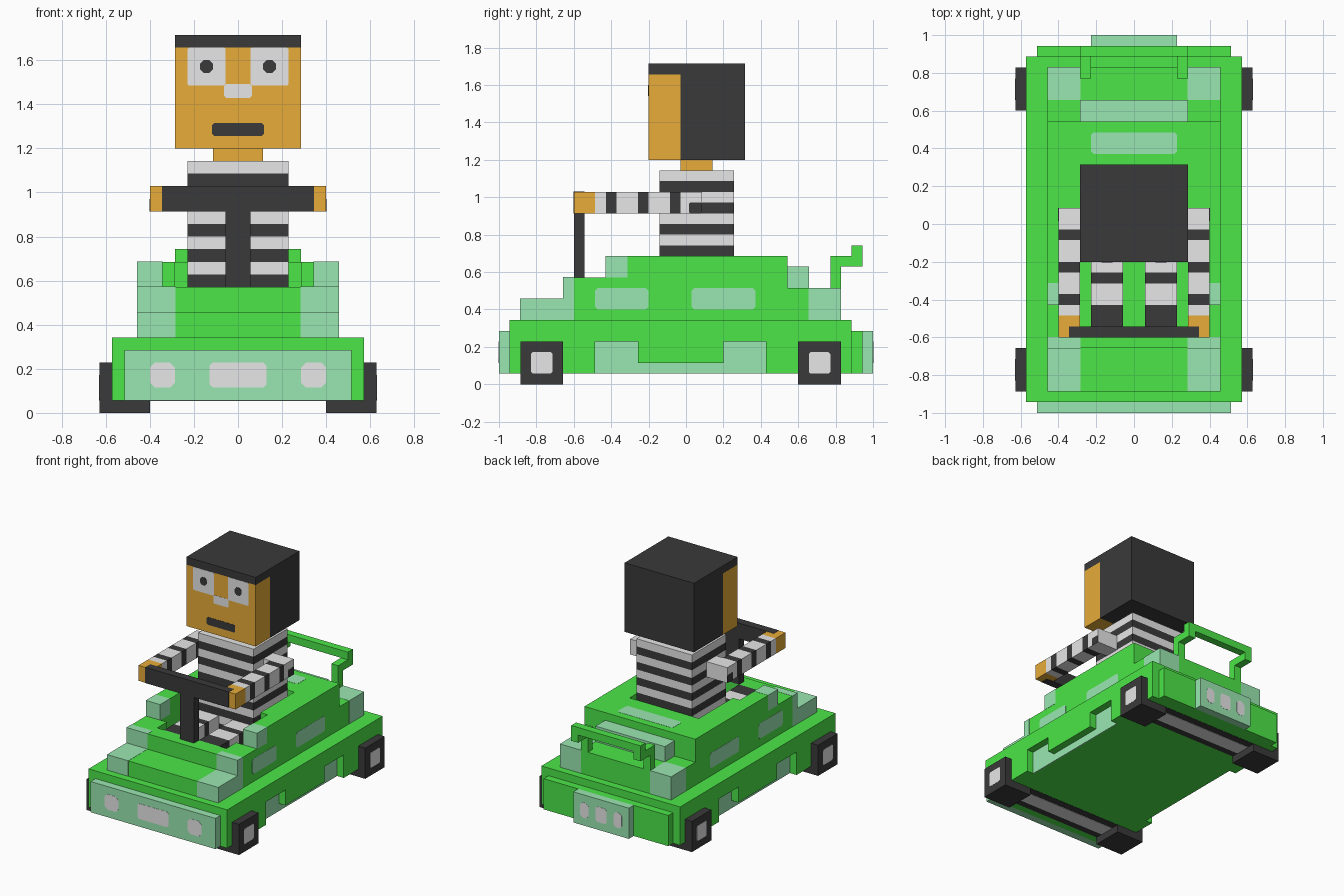
import bpy, bmesh, math
from mathutils import Vector

if "Cube" in bpy.data.objects:
    bpy.data.objects.remove(bpy.data.objects["Cube"])

U = 2 / 35          # one block of the model's grid; y runs 0..35 from the front
E = 0.025           # thickness of painted details, in blocks


def lin(c):
    return ((c / 255 + 0.055) / 1.055) ** 2.4


def colour(name, r, g, b):
    m = bpy.data.materials.new(name)
    m.diffuse_color = (lin(r), lin(g), lin(b), 1)
    m.use_nodes = True
    m.node_tree.nodes["Principled BSDF"].inputs["Base Color"].default_value = m.diffuse_color
    return m


GREEN = colour("bright green", 76, 230, 72)
PALE = colour("pale green", 160, 240, 184)
DARK = colour("charcoal", 58, 58, 58)
GREY = colour("light grey", 241, 241, 241)
SKIN = colour("tan", 241, 180, 60)


def finish(name, bm, mats):
    bmesh.ops.recalc_face_normals(bm, faces=bm.faces)
    for v in bm.verts:
        v.co = Vector((v.co.x, v.co.y - 17.5, v.co.z)) * U
    me = bpy.data.meshes.new(name)
    bm.to_mesh(me)
    bm.free()
    for m in mats:
        me.materials.append(m)
    ob = bpy.data.objects.new(name, me)
    bpy.context.collection.objects.link(ob)
    return ob


def prism(name, pts, axis, a, b, mat):
    """Extrude a flat profile along axis 0/1/2 from a to b."""
    bm = bmesh.new()

    def place(p, t):
        c = list(p)
        c.insert(axis, t)
        return bm.verts.new(c)
    face = bm.faces.new([place(p, a) for p in pts])
    ext = bmesh.ops.extrude_face_region(bm, geom=[face])
    for v in ext["geom"]:
        if isinstance(v, bmesh.types.BMVert):
            v.co[axis] = b
    return finish(name, bm, [mat])


def striped(name, lo, hi, axis, cuts, mats):
    """Box cut across an axis, one material per slice."""
    bm = bmesh.new()
    bmesh.ops.create_cube(bm, size=1)
    lo, hi = Vector(lo), Vector(hi)
    for v in bm.verts:
        v.co = Vector([(lo[i] + hi[i]) / 2 + v.co[i] * (hi[i] - lo[i]) for i in range(3)])
    n = Vector([float(i == axis) for i in range(3)])
    for c in cuts:
        bmesh.ops.bisect_plane(bm, geom=bm.verts[:] + bm.edges[:] + bm.faces[:],
                               plane_co=n * c, plane_no=n)
    slots = list(dict.fromkeys(mats))
    for f in bm.faces:
        k = sum(f.calc_center_median()[axis] > c for c in cuts)
        f.material_index = slots.index(mats[k])
    return finish(name, bm, slots)


def box(name, x, y, z, mat, grow=0):
    return striped(name, (x[0] - grow, y[0] - grow, z[0] - grow),
                   (x[1] + grow, y[1] + grow, z[1] + grow), 0, [], [mat])


def side(s, a, b):
    return (a, b) if s > 0 else (-b, -a)


def decal(name, axis, at, out, p, q, mat, r=0.25):
    """Thin plate with clipped corners on a face at 'at', facing 'out'."""
    (a, b), (c, d) = p, q
    pts = [(a + r, c), (b - r, c), (b, c + r), (b, d - r),
           (b - r, d), (a + r, d), (a, d - r), (a, c + r)]
    return prism(name, pts, axis, at - out * E, at + out * E, mat)


# Lower body and bumpers
box("body_core", (-9, 9), (1, 33), (1, 6), GREEN)
box("front_bumper", (-9, 9), (0, 1), (1, 5), PALE)
box("rear_bumper", (-9, 9), (33, 34), (1, 5), GREEN)
box("rear_panel", (-4, 4), (34, 35), (1, 5), PALE)
decal("front_grille", 1, 0, -1, (-2.25, 2.25), (2, 4), GREY)
decal("rear_plate", 1, 35, 1, (-0.8, 0.8), (2, 4), GREY)

# Cabin middle with open cockpit
prism("cabin_middle", [(2, 6), (2, 8), (6, 8), (6, 10), (8, 10), (8, 8), (22, 8), (22, 12),
                       (27, 12), (27, 9), (32, 9), (32, 6)], 0, -6, 6, GREEN)
box("rear_step", (-5, 5), (27, 29), (9, 11), PALE)
decal("rear_window", 2, 12, 1, (-4, 4), (24, 26), PALE)

skirt = [(1, 1), (9, 1), (9, 4), (13, 4), (13, 2), (21, 2), (21, 4), (25, 4), (25, 1),
         (33, 1), (33, 6), (1, 6)]
cabin = [(2, 6), (2, 8), (6, 8), (6, 10), (10, 10), (10, 12), (27, 12), (27, 9), (32, 9), (32, 6)]

for s, tag in ((1, "right"), (-1, "left")):
    # Side skirts with recessed sills
    prism("skirt_" + tag, skirt, 0, 9 * s, 10 * s, GREEN)
    box("sill_" + tag, side(s, 8.9, 9.04), (9, 25), (1, 4), PALE)
    # Cabin walls and coloured corners
    prism("cabin_wall_" + tag, cabin, 0, 6 * s, 8 * s, GREEN)
    box("footwell_edge_" + tag, side(s, 5, 6), (8, 10), (8, 10), GREEN)
    box("seat_edge_" + tag, side(s, 5, 6), (15, 22), (8, 12), GREEN)
    for nm, x, y, z in (("front_corner", (5, 8), (2, 7), (6, 8)),
                        ("hood_corner", (5, 8), (6, 7), (8, 10)),
                        ("windscreen_post", (6, 8), (10, 12), (10, 12)),
                        ("rear_corner", (5, 8), (29, 32), (6, 9))):
        box(nm + "_" + tag, side(s, *x), y, z, PALE, E)
    decal("front_window_" + tag, 0, 8 * s, s, (9, 14), (7, 9), PALE)
    decal("back_window_" + tag, 0, 8 * s, s, (18, 24), (7, 9), PALE)
    # Lights
    decal("headlight_" + tag, 1, 0, -1, side(s, 5, 7), (2, 4), GREY, 0.4)
    decal("tail_light_" + tag, 1, 35, 1, side(s, 1.8, 3), (2, 4), GREY, 0.35)
    # Wheels
    for y, end in ((2, "front"), (28, "rear")):
        box(f"{end}_wheel_{tag}", side(s, 7, 11), (y, y + 4), (0, 4), DARK)
        decal(f"{end}_hub_{tag}", 0, 11 * s, s, (y + 1, y + 3), (1, 3), GREY, 0.15)
    # Spoiler supports
    prism("spoiler_support_" + tag, [(31, 9), (32, 9), (32, 11), (34, 11), (34, 12), (31, 12)],
          0, 4 * s, 5 * s, GREEN)
    # Driver's limbs
    lx, ax = side(s, 1, 4), side(s, 5, 7)
    striped("leg_" + tag, (lx[0], 8, 8), (lx[1], 15, 10), 1,
            [10, 12, 13], [DARK, GREY, DARK, GREY])
    striped("arm_" + tag, (ax[0], 7, 16), (ax[1], 19, 18), 1, [9, 10, 11, 13, 14, 16, 17],
            [SKIN] + [GREY, DARK] * 3 + [GREY])
    box("shoulder_" + tag, side(s, 4, 5), (17, 19), (16, 18), GREY)
    decal("sleeve_patch_" + tag, 0, 7 * s, s, (17.8, 19), (16, 17), DARK, 0.1)
    # Eyes
    decal("eye_" + tag, 1, 14, -1, side(s, 1, 4), (26, 29), GREY, 0.1)
    ring = [(2.5 * s + 0.55 * math.cos(math.pi * (k + 0.5) / 4),
             27.5 + 0.55 * math.sin(math.pi * (k + 0.5) / 4)) for k in range(8)]
    prism("pupil_" + tag, ring, 1, 14, 14 - 3 * E, DARK)

box("spoiler_bar", (-5, 5), (33, 34), (12, 13), GREEN)

# Axles seen on the underside
for y, end in ((2, "front"), (28, "rear")):
    box(end + "_axle_bay", (-7, 7), (y, y + 4), (1 - E, 2), DARK)
    box(end + "_axle", (-7, 7), (y + 1, y + 3), (1 - 3 * E, 2), GREY)

# Steering column and bar
box("steering_column", (-1, 1), (7, 8), (10, 16), DARK)
box("steering_bar", (-6, 6), (7, 8), (16, 18), DARK, E)

# Driver's torso, neck and head
striped("torso", (-4, 15, 8), (4, 22, 20), 2, list(range(9, 20)), [DARK, GREY] * 6)
box("neck", (-2, 2), (17, 20), (20, 21), SKIN)
striped("head", (-5, 14, 21), (5, 23, 29), 1, [17], [SKIN, DARK])
box("hair_top", (-5, 5), (14, 23), (29, 30), DARK)
decal("nose", 1, 14, -1, (-1.1, 1.1), (25, 26.1), GREY, 0.15)
decal("mouth", 1, 14, -1, (-2.05, 2.05), (22, 23), DARK, 0.15)
